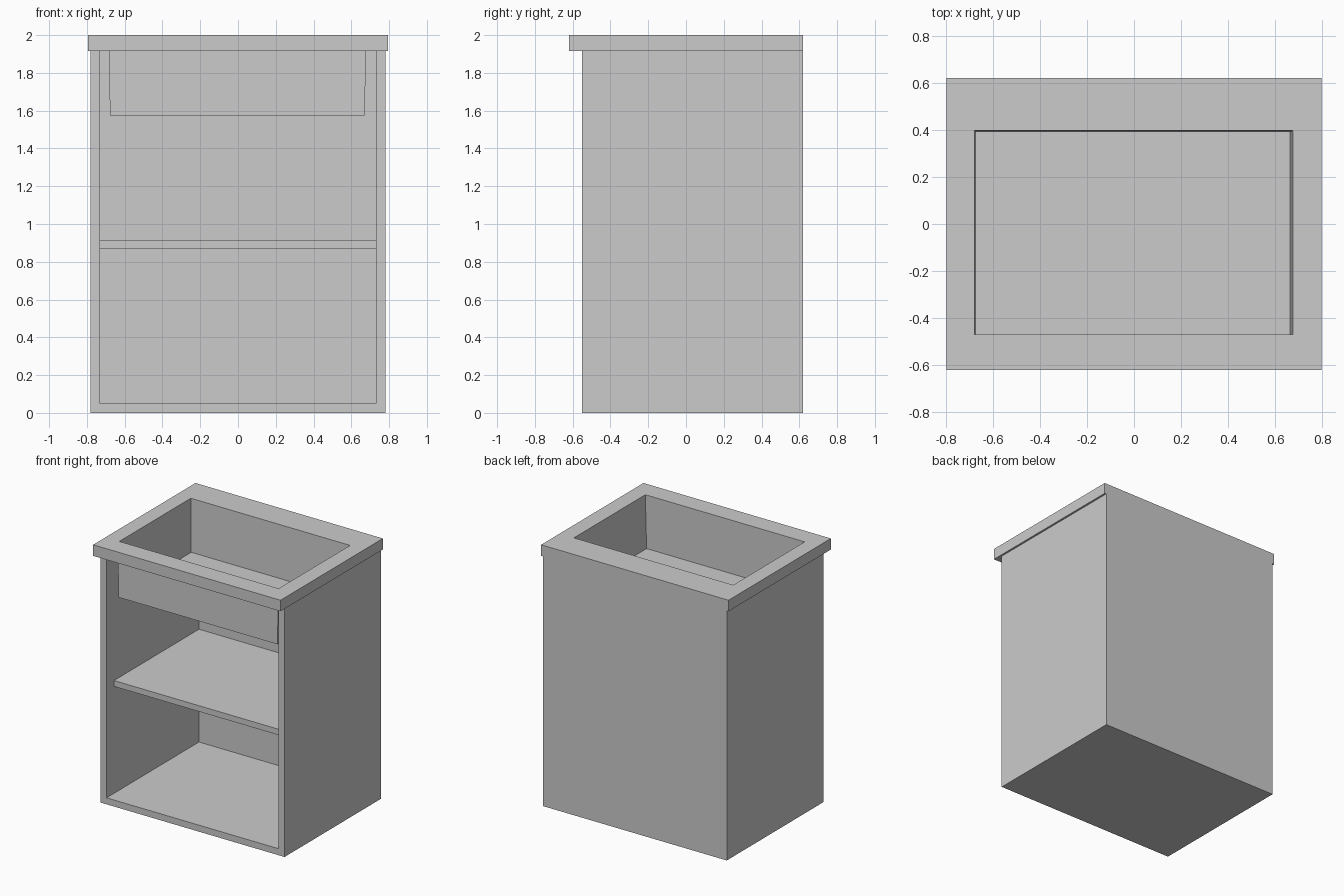
import bpy
import bmesh

default = bpy.data.objects.get("Cube")
if default:
    bpy.data.objects.remove(default, do_unlink=True)

# One plain grey for the whole cabinet
GREY = (0.6, 0.6, 0.6, 1.0)
grey = bpy.data.materials.new("light_grey")
grey.use_nodes = True
grey.diffuse_color = GREY
grey.node_tree.nodes["Principled BSDF"].inputs["Base Color"].default_value = GREY


def finish(name, bm):
    bmesh.ops.recalc_face_normals(bm, faces=bm.faces[:])
    mesh = bpy.data.meshes.new(name)
    bm.to_mesh(mesh)
    bm.free()
    mesh.materials.append(grey)
    obj = bpy.data.objects.new(name, mesh)
    bpy.context.collection.objects.link(obj)
    return obj


def box(name, x, y, z):
    """Box spanning the given (low, high) range on each axis."""
    bm = bmesh.new()
    bmesh.ops.create_cube(bm, size=1)
    for v in bm.verts:
        v.co = [r[0] if c < 0 else r[1] for c, r in zip(v.co, (x, y, z))]
    return finish(name, bm)


def ring(bm, x, y, z):
    """Rectangle of vertices at height z."""
    return [bm.verts.new((px, py, z)) for px, py in
            ((x[0], y[0]), (x[1], y[0]), (x[1], y[1]), (x[0], y[1]))]


def skin(bm, a, b):
    """Bridge two rectangles with four faces."""
    for i in range(4):
        j = (i + 1) % 4
        bm.faces.new((a[i], a[j], b[j], b[i]))


# Main sizes
HALF_W, INNER_W = 0.78, 0.73
FRONT, BACK = -0.55, 0.62
INNER_BACK = 0.57
FLOOR, COUNTER, TOP = 0.05, 1.915, 2.0

# Carcass: sides, bottom and back
for name, s in (("left_side", 1), ("right_side", -1)):
    box(name, sorted((s * INNER_W, s * HALF_W)), (FRONT, BACK), (0, COUNTER))
inside = (-INNER_W, INNER_W)
box("bottom_panel", inside, (FRONT, BACK), (0, FLOOR))
box("back_panel", inside, (INNER_BACK, BACK), (FLOOR, COUNTER))
box("shelf", inside, (-0.46, INNER_BACK), (0.87, 0.915))

# Countertop frame and the slightly tapered basin hanging in its opening
bm = bmesh.new()
OPEN_X, OPEN_Y = (-0.678, 0.674), (-0.47, 0.396)
OUT_X, OUT_Y = (-0.682, 0.678), (-0.48, 0.404)
rim_out = ring(bm, (-0.795, 0.795), (-0.62, BACK), TOP)
edge_out = ring(bm, (-0.795, 0.795), (-0.62, BACK), COUNTER)
rim_in = ring(bm, OPEN_X, OPEN_Y, TOP)
basin_floor = ring(bm, (-0.67, 0.663), (-0.469, 0.39), 1.59)
shell_top = ring(bm, OUT_X, OUT_Y, COUNTER)
shell_base = ring(bm, (-0.678, 0.67), (-0.48, 0.4), 1.575)
loops = (basin_floor, rim_in, rim_out, edge_out, shell_top, shell_base)
for a, b in zip(loops, loops[1:]):
    skin(bm, a, b)
bm.faces.new(basin_floor)
bm.faces.new(shell_base)
finish("countertop_with_basin", bm)
